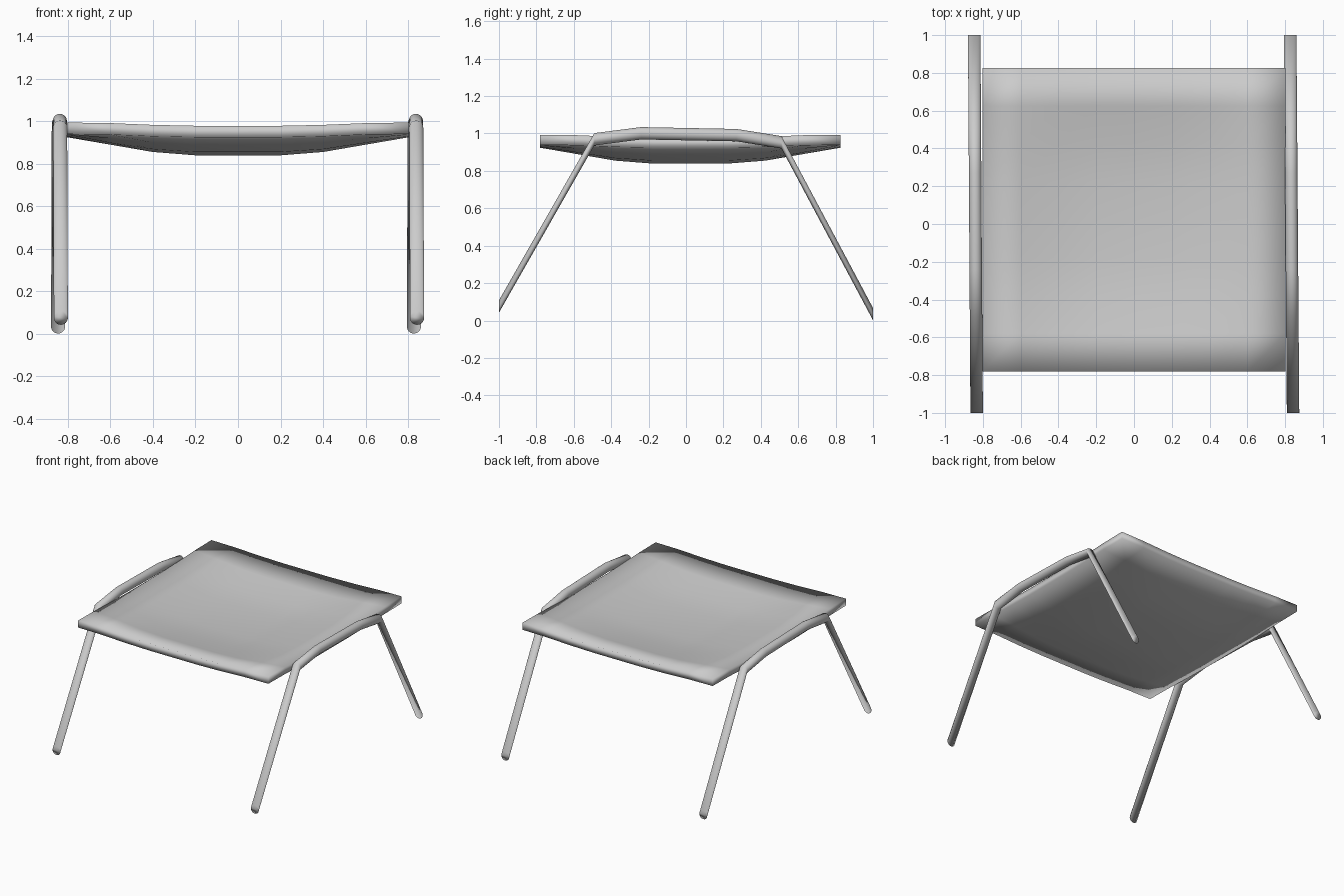
import bpy, bmesh, math

if "Cube" in bpy.data.objects:
    bpy.data.objects.remove(bpy.data.objects["Cube"])

def finish(bm, name):
    bmesh.ops.recalc_face_normals(bm, faces=bm.faces)
    mesh = bpy.data.meshes.new(name)
    bm.to_mesh(mesh)
    bm.free()
    for p in mesh.polygons:
        p.use_smooth = True
    ob = bpy.data.objects.new(name, mesh)
    bpy.context.collection.objects.link(ob)
    return ob

# seat: thin slab, its middle pulled down with a smooth falloff
HALF, STEPS, TOP, THICK, SAG = 0.803, 8, 0.993, 0.054, 0.10
SEAT_Y = 0.0225

def sag(x, y):
    d = math.hypot(max(abs(x) - 0.2, 0), max(abs(y) - 0.2, 0))
    t = max(0.0, 1 - d / 0.8)
    return SAG * (3 * t**2 - 2 * t**3)

bm = bmesh.new()
bmesh.ops.create_grid(bm, x_segments=STEPS, y_segments=STEPS, size=HALF)
ret = bmesh.ops.extrude_face_region(bm, geom=bm.faces[:], use_keep_orig=True)
lower = [g for g in ret["geom"] if isinstance(g, bmesh.types.BMVert)]
for v in lower:
    v.co.z -= THICK
for v in bm.verts:
    v.co.z += TOP - sag(v.co.x, v.co.y)
    v.co.y += SEAT_Y
finish(bm, "seat")

# side frames: round bar along y, its rings shifted up to form two legs and a rail
RADIUS, SIDES = 0.033, 32
PATH = [(-1.0, 0.075), (-0.49, 0.969), (-0.24, 1.001),
        (0.27, 0.991), (0.51, 0.953), (1.0, 0.034)]

def side_frame(name, x_front, x_back):
    bm = bmesh.new()
    rings = []
    for y, z in PATH:
        x = x_front + (x_back - x_front) * (y + 1) / 2
        rings.append([bm.verts.new((x + RADIUS * math.cos(a), y, z + RADIUS * math.sin(a)))
                      for a in (2 * math.pi * i / SIDES for i in range(SIDES))])
    for a, b in zip(rings, rings[1:]):
        for i in range(SIDES):
            j = (i + 1) % SIDES
            bm.faces.new((a[i], a[j], b[j], b[i]))
    bm.faces.new(rings[0])
    bm.faces.new(rings[-1])
    finish(bm, name)

side_frame("left_leg_frame", -0.833, -0.846)
side_frame("right_leg_frame", 0.842, 0.827)
